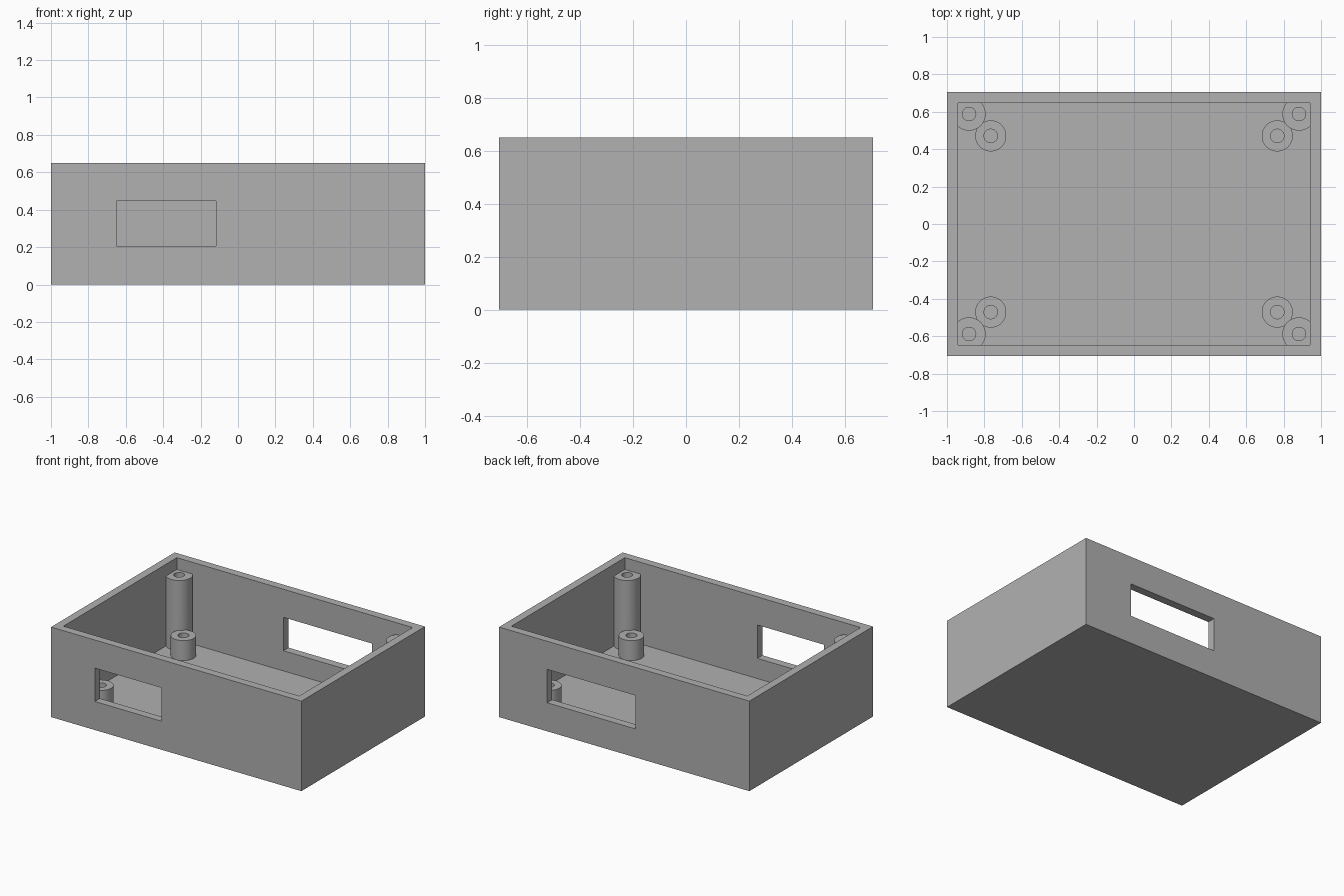
import bpy
import bmesh
from mathutils import Matrix, Vector

cube = bpy.data.objects.get("Cube")
if cube:
    bpy.data.objects.remove(cube, do_unlink=True)

# Overall sizes
HALF_X, HALF_Y, HEIGHT = 1.0, 0.705, 0.65
WALL, FLOOR = 0.058, 0.06
SILL, LINTEL = 0.206, 0.447
HOLE_RADIUS = 0.036

grey = bpy.data.materials.new("plain grey")
grey.use_nodes = True
colour = (0.44, 0.44, 0.44, 1)
grey.diffuse_color = colour
grey.node_tree.nodes["Principled BSDF"].inputs["Base Color"].default_value = colour


def add_object(name, bm):
    mesh = bpy.data.meshes.new(name)
    bm.to_mesh(mesh)
    bm.free()
    mesh.materials.append(grey)
    obj = bpy.data.objects.new(name, mesh)
    bpy.context.collection.objects.link(obj)
    return obj


def box(name, low, high):
    low, high = Vector(low), Vector(high)
    bm = bmesh.new()
    place = Matrix.Translation((low + high) / 2) @ Matrix.Diagonal((*(high - low), 1))
    bmesh.ops.create_cube(bm, size=1, matrix=place)
    return add_object(name, bm)


def cylinder(name, x, y, radius, bottom, top):
    bm = bmesh.new()
    bmesh.ops.create_cone(
        bm, cap_ends=True, segments=48, radius1=radius, radius2=radius,
        depth=top - bottom, matrix=Matrix.Translation((x, y, (bottom + top) / 2)))
    return add_object(name, bm)


def combine(target, tool, operation):
    """Apply a boolean to the target and remove the tool."""
    mod = target.modifiers.new(operation, 'BOOLEAN')
    mod.operation, mod.object, mod.solver = operation, tool, 'EXACT'
    bpy.context.view_layer.objects.active = target
    bpy.ops.object.modifier_apply(modifier=mod.name)
    bpy.data.objects.remove(tool, do_unlink=True)


# Open tray
tray = box("enclosure_tray", (-HALF_X, -HALF_Y, 0), (HALF_X, HALF_Y, HEIGHT))
inner_x, inner_y = HALF_X - WALL, HALF_Y - WALL
combine(tray, box("cavity", (-inner_x, -inner_y, FLOOR), (inner_x, inner_y, 1)), 'DIFFERENCE')

# Port openings: front and back walls
for side, left, right in ((-1, -0.65, -0.117), (1, -0.09, 0.616)):
    near, far = sorted((side * (inner_y - 0.03), side * (HALF_Y + 0.1)))
    combine(tray, box("port", (left, near, SILL), (right, far, LINTEL)), 'DIFFERENCE')

# Screw bosses: tall ones in the corners, short standoffs beside them
bosses = [(0.882, 0.588, 0.089, 0.565), (0.766, 0.471, 0.083, 0.204)]
placed = [(sx * x, sy * y, r, top) for x, y, r, top in bosses
          for sx in (-1, 1) for sy in (-1, 1)]
for x, y, radius, top in placed:
    combine(tray, cylinder("boss", x, y, radius, FLOOR / 2, top), 'UNION')
for x, y, radius, top in placed:
    combine(tray, cylinder("screw_hole", x, y, HOLE_RADIUS, FLOOR, top + 0.05), 'DIFFERENCE')

# Smooth round walls, sharp edges elsewhere
bpy.ops.object.select_all(action='DESELECT')
tray.select_set(True)
bpy.context.view_layer.objects.active = tray
bpy.ops.object.shade_smooth_by_angle()
